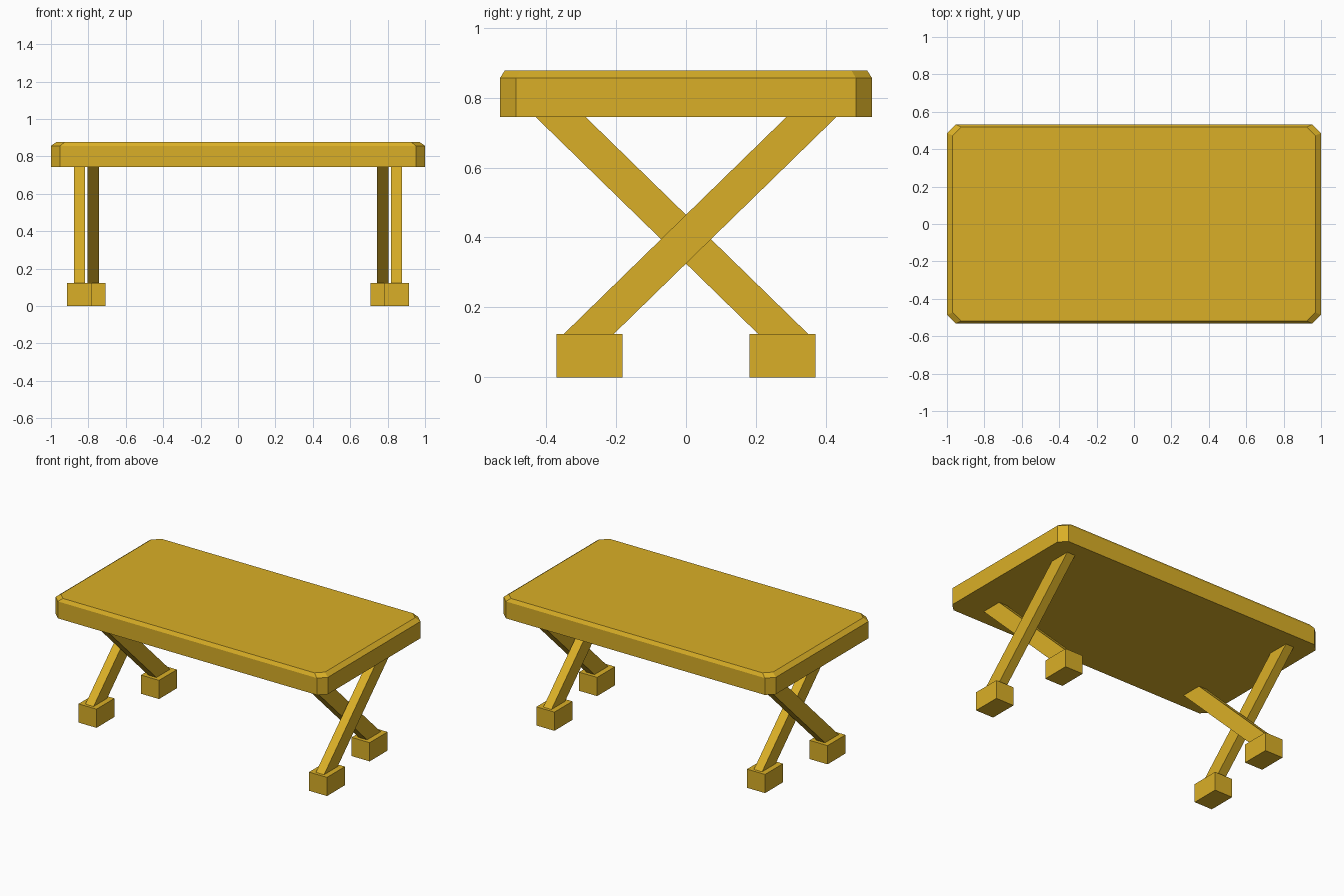
import bpy, bmesh

if "Cube" in bpy.data.objects:
    bpy.data.objects.remove(bpy.data.objects["Cube"])

mat = bpy.data.materials.new("golden_wood")
mat.diffuse_color = (0.70, 0.43, 0.02, 1)
mat.use_nodes = True
mat.node_tree.nodes["Principled BSDF"].inputs["Base Color"].default_value = mat.diffuse_color


def loft(name, rings):
    """Solid skinned through a stack of matching rings, capped at both ends."""
    bm = bmesh.new()
    loops = [[bm.verts.new(p) for p in ring] for ring in rings]
    n = len(loops[0])
    for a, b in zip(loops, loops[1:]):
        for i in range(n):
            j = (i + 1) % n
            bm.faces.new((a[i], a[j], b[j], b[i]))
    bm.faces.new(loops[0][::-1])
    bm.faces.new(loops[-1])
    bmesh.ops.recalc_face_normals(bm, faces=bm.faces)
    mesh = bpy.data.meshes.new(name)
    bm.to_mesh(mesh)
    bm.free()
    mesh.materials.append(mat)
    obj = bpy.data.objects.new(name, mesh)
    bpy.context.collection.objects.link(obj)
    return obj


def rect(x, y, hx, hy, z):
    return [(x + sx * hx, y + sy * hy, z)
            for sx, sy in ((-1, -1), (1, -1), (1, 1), (-1, 1))]


def clipped_rect(hx, hy, cx, cy, z):
    """Rectangle with clipped corners."""
    return [(-hx, -hy + cy, z), (-hx + cx, -hy, z), (hx - cx, -hy, z), (hx, -hy + cy, z),
            (hx, hy - cy, z), (hx - cx, hy, z), (-hx + cx, hy, z), (-hx, hy - cy, z)]


# Table top with clipped corners and a bevelled upper edge
loft("table_top", [
    clipped_rect(1.0, 0.532, 0.048, 0.046, 0.744),
    clipped_rect(1.0, 0.532, 0.048, 0.046, 0.856),
    clipped_rect(0.97, 0.518, 0.046, 0.045, 0.878),
])

# Crossed legs and block feet: outer leg leans back, inner leg leans forward
for side, s in (("right", 1), ("left", -1)):
    for end, x, d in (("front", 0.847, -1), ("back", 0.774, 1)):
        loft(f"{side}_{end}_leg", [
            rect(s * x, d * 0.278, 0.03, 0.0715, 0.124),
            rect(s * x, -d * 0.358, 0.03, 0.0715, 0.744),
        ])
        loft(f"{side}_{end}_foot", [
            rect(s * x, d * 0.276, 0.066, 0.094, 0.0),
            rect(s * x, d * 0.276, 0.066, 0.094, 0.124),
        ])
